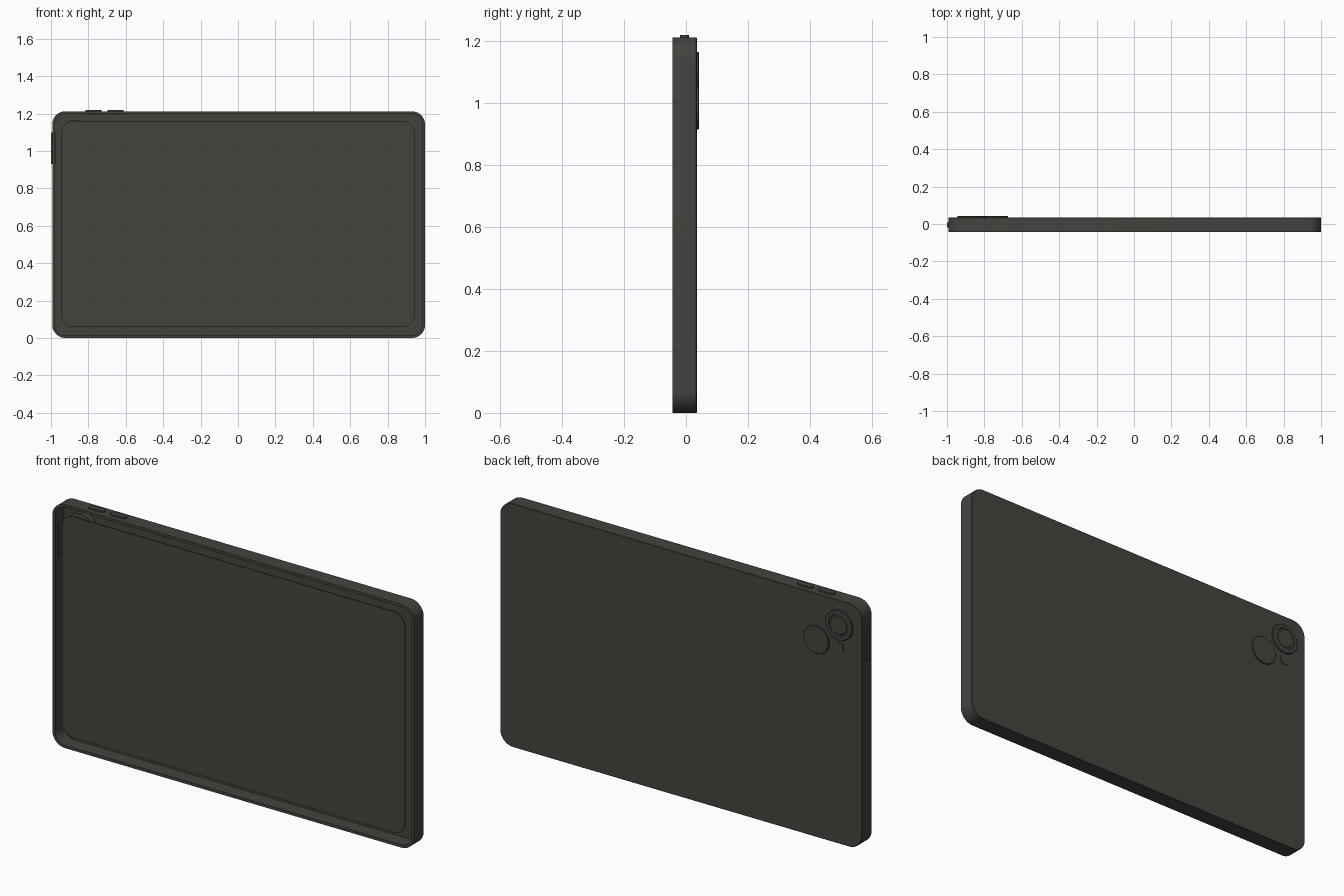
import bpy, bmesh, math

if "Cube" in bpy.data.objects:
    bpy.data.objects.remove(bpy.data.objects["Cube"])

mat = bpy.data.materials.new("dark_graphite")
mat.diffuse_color = (0.056, 0.056, 0.048, 1)
mat.use_nodes = True
mat.node_tree.nodes["Principled BSDF"].inputs["Base Color"].default_value = mat.diffuse_color


def rounded(cx, cz, w, h, r, seg=10):
    """Rounded rectangle outline in the xz plane."""
    pts = []
    for k, (sx, sz) in enumerate([(1, 1), (-1, 1), (-1, -1), (1, -1)]):
        for i in range(seg + 1):
            a = math.pi / 2 * (k + i / seg)
            pts.append((cx + sx * (w / 2 - r) + r * math.cos(a),
                        cz + sz * (h / 2 - r) + r * math.sin(a)))
    return pts


def circle(cx, cz, r, n=48):
    return [(cx + r * math.cos(2 * math.pi * i / n),
             cz + r * math.sin(2 * math.pi * i / n)) for i in range(n)]


def loft(name, rings, map3=lambda u, v, d: (u, d, v)):
    """Join (outline, depth) rings into a skin and cap both ends."""
    bm = bmesh.new()
    loops = [[bm.verts.new(map3(u, v, d)) for u, v in o] for o, d in rings]
    n = len(loops[0])
    for a, b in zip(loops, loops[1:]):
        for i in range(n):
            j = (i + 1) % n
            bm.faces.new((a[i], a[j], b[j], b[i]))
    bm.faces.new(loops[0])
    bm.faces.new(loops[-1][::-1])
    bmesh.ops.recalc_face_normals(bm, faces=bm.faces)
    me = bpy.data.meshes.new(name)
    bm.to_mesh(me)
    bm.free()
    ob = bpy.data.objects.new(name, me)
    bpy.context.collection.objects.link(ob)
    me.materials.append(mat)
    bpy.context.view_layer.objects.active = ob
    ob.select_set(True)
    bpy.ops.object.shade_smooth_by_angle(angle=math.radians(30))
    ob.select_set(False)
    return ob


# Open-fronted shell: back, outer wall, rim, inner wall, inner floor
X, Z, W, H = 0.0035, 0.606, 1.993, 1.212
outer = rounded(X, Z, W, H, 0.07)
inner = rounded(X, Z, W - 0.028, H - 0.028, 0.056)
back_edge = rounded(X, Z, W - 0.004, H - 0.004, 0.068)
loft("shell", [(back_edge, 0.035), (outer, 0.033), (outer, -0.043),
               (inner, -0.043), (inner, 0.029)])

# Screen plate just behind the rim
screen = rounded(0, 0.61, 1.888, 1.10, 0.06)
loft("screen", [(screen, -0.036), (screen, -0.031)])

# Main camera: stepped ring with a recessed lens, reaching into the shell
cx, cz = -0.87, 1.09
loft("main_camera", [(circle(cx, cz, 0.075), 0.0), (circle(cx, cz, 0.075), 0.039),
                     (circle(cx, cz, 0.072), 0.042), (circle(cx, cz, 0.055), 0.042),
                     (circle(cx, cz, 0.053), 0.038), (circle(cx, cz, 0.045), 0.038),
                     (circle(cx, cz, 0.043), 0.040)])

# Second camera disc
loft("second_camera", [(circle(-0.745, 0.985, 0.070), 0.0),
                       (circle(-0.745, 0.985, 0.070), 0.040),
                       (circle(-0.745, 0.985, 0.068), 0.042)])

# Flash window
flash = rounded(-0.87, 0.98, 0.044, 0.044, 0.008, 4)
loft("flash", [(flash, 0.03), (flash, 0.038)])

# Volume buttons on the top edge
for i, x in enumerate((-0.773, -0.655)):
    o = rounded(x, -0.005, 0.085, 0.028, 0.013, 6)
    loft(f"volume_button_{i + 1}", [(o, 1.196), (o, 1.22)],
         lambda u, v, d: (u, v, d))

# Power button on the left edge, passing through the wall
o = rounded(-0.005, 1.015, 0.028, 0.17, 0.013, 6)
loft("power_button", [(o, -1.0), (o, -0.976)], lambda u, v, d: (d, u, v))
